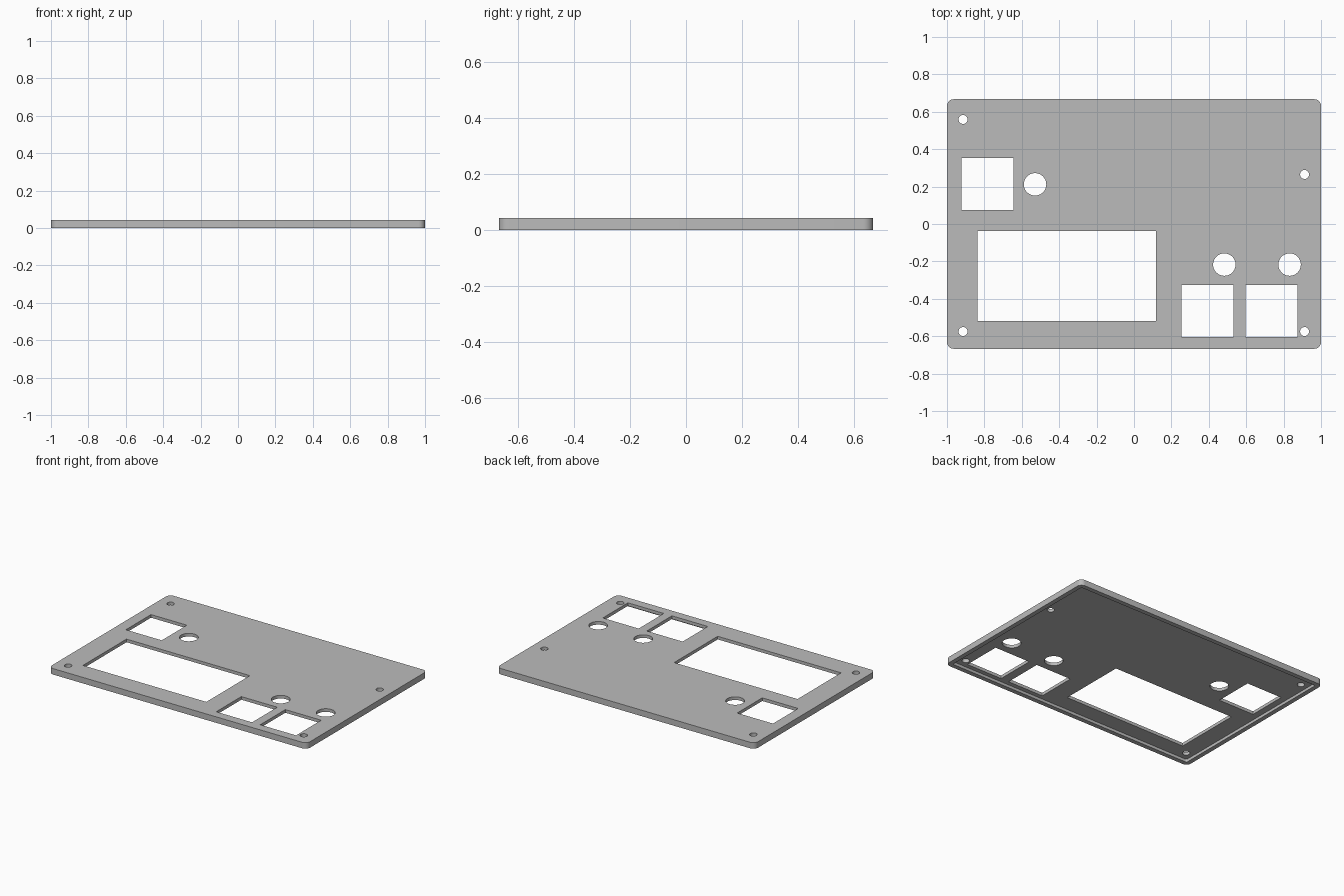
import bpy, bmesh, math

if "Cube" in bpy.data.objects:
    bpy.data.objects.remove(bpy.data.objects["Cube"])

HEIGHT, RECESS, RIM = 0.042, 0.02, 0.032


def prism(name, points, z0, z1):
    """Closed solid extruded from a 2D outline."""
    bm = bmesh.new()
    face = bm.faces.new([bm.verts.new((x, y, z0)) for x, y in points])
    new = bmesh.ops.extrude_face_region(bm, geom=[face])["geom"]
    for v in new:
        if isinstance(v, bmesh.types.BMVert):
            v.co.z = z1
    bmesh.ops.recalc_face_normals(bm, faces=bm.faces)
    mesh = bpy.data.meshes.new(name)
    bm.to_mesh(mesh)
    bm.free()
    ob = bpy.data.objects.new(name, mesh)
    bpy.context.collection.objects.link(ob)
    return ob


def rounded(hx, hy, r, steps=8):
    """Rounded rectangle outline centred on the origin."""
    pts = []
    for i, (sx, sy) in enumerate([(1, 1), (-1, 1), (-1, -1), (1, -1)]):
        for k in range(steps + 1):
            a = math.pi / 2 * (i + k / steps)
            pts.append((sx * (hx - r) + r * math.cos(a), sy * (hy - r) + r * math.sin(a)))
    return pts


def circle(x, y, r, n=40):
    return [(x + r * math.cos(2 * math.pi * k / n), y + r * math.sin(2 * math.pi * k / n))
            for k in range(n)]


def rect(x0, y0, x1, y1):
    return [(x0, y0), (x1, y0), (x1, y1), (x0, y1)]


# Faceplate body with rounded corners
plate = prism("faceplate", rounded(1.0, 0.667, 0.036), 0, HEIGHT)

# Shallow recess underneath that leaves a rim
cutters = [prism("recess_cutter", rounded(1.0 - RIM, 0.667 - RIM, 0.012), -0.1, RECESS)]

# Display window, square windows, button holes and screw holes
openings = [rect(-0.838, -0.519, 0.118, -0.037)]
openings += [rect(x, y, x + 0.278, y + 0.278)
             for x, y in [(-0.922, 0.076), (0.254, -0.604), (0.595, -0.604)]]
openings += [circle(x, y, 0.06) for x, y in [(-0.529, 0.212), (0.483, -0.217), (0.832, -0.217)]]
openings += [circle(x, y, 0.024) for x, y in
             [(-0.914, 0.559), (-0.914, -0.575), (0.912, 0.265), (0.912, -0.575)]]
cutters += [prism("opening_cutter", p, -0.2, 0.2) for p in openings]

for c in cutters:
    mod = plate.modifiers.new("cut", "BOOLEAN")
    mod.operation, mod.solver, mod.object = "DIFFERENCE", "EXACT", c
    c.hide_render = True

# Bake the cuts and drop the cutters
deps = bpy.context.evaluated_depsgraph_get()
plate_mesh = bpy.data.meshes.new_from_object(plate.evaluated_get(deps))
plate.modifiers.clear()
plate.data = plate_mesh
for c in cutters:
    bpy.data.objects.remove(c)

# Plain grey finish
grey = bpy.data.materials.new("grey")
grey.diffuse_color = (0.5, 0.5, 0.5, 1)
grey.use_nodes = True
grey.node_tree.nodes["Principled BSDF"].inputs["Base Color"].default_value = grey.diffuse_color
plate.data.materials.clear()
plate.data.materials.append(grey)

# Smooth round walls, sharp edges
bpy.context.view_layer.objects.active = plate
plate.select_set(True)
bpy.ops.object.shade_smooth_by_angle(angle=math.radians(30))
